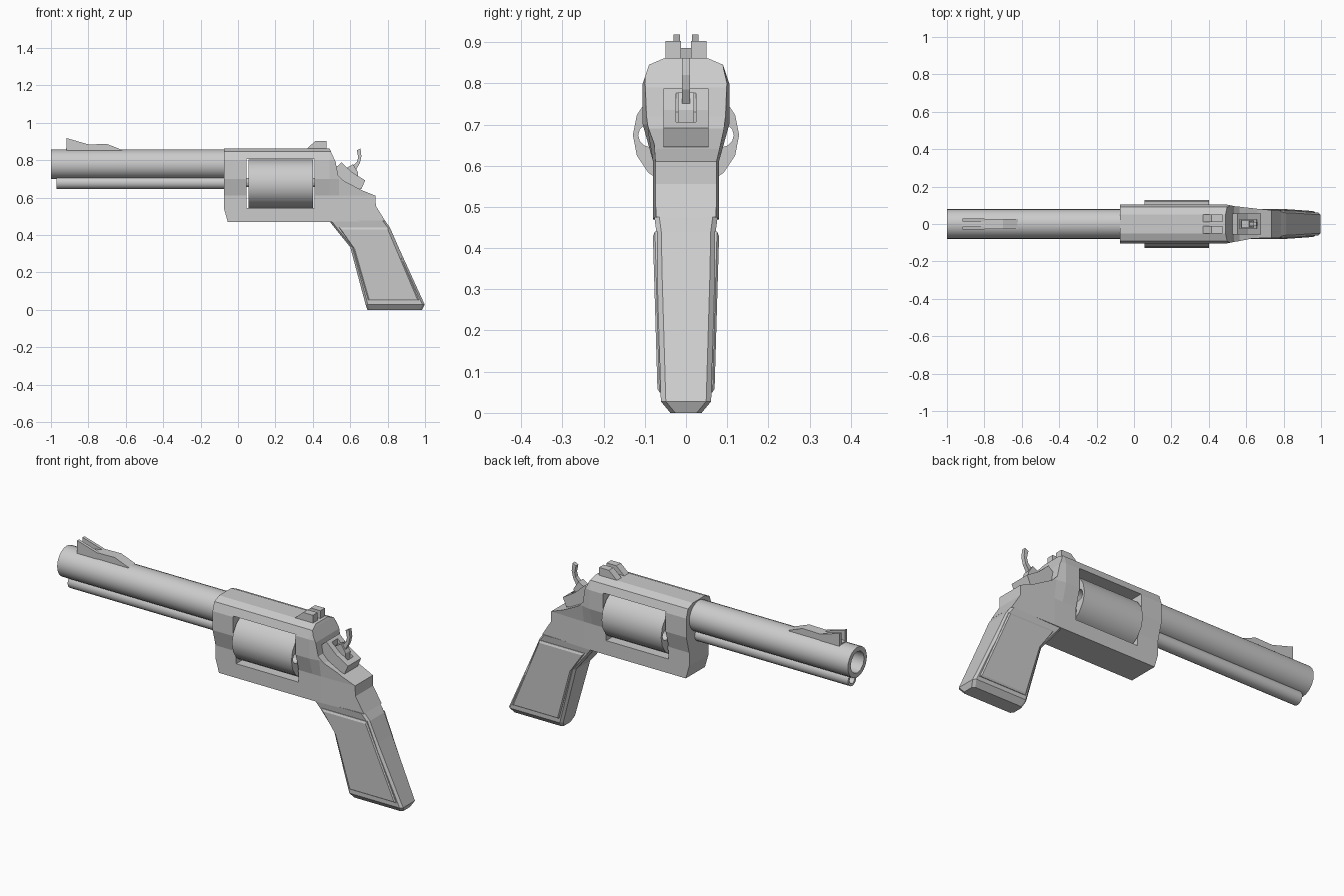
import bpy, bmesh
from math import sin, cos, pi, radians

if "Cube" in bpy.data.objects:
    bpy.data.objects.remove(bpy.data.objects["Cube"])


def loft(name, rings):
    """Closed solid skinned through equal-sized rings of points."""
    bm = bmesh.new()
    vs = [[bm.verts.new(p) for p in r] for r in rings]
    n = len(rings[0])
    for a, b in zip(vs, vs[1:]):
        for i in range(n):
            j = (i + 1) % n
            bm.faces.new((a[i], a[j], b[j], b[i]))
    bm.faces.new(vs[0][::-1])
    bm.faces.new(vs[-1])
    bmesh.ops.recalc_face_normals(bm, faces=bm.faces)
    me = bpy.data.meshes.new(name)
    bm.to_mesh(me)
    bm.free()
    ob = bpy.data.objects.new(name, me)
    bpy.context.collection.objects.link(ob)
    return ob


def plate(name, pts, y0, y1):
    """Side profile (x, z) extruded from y0 to y1."""
    return loft(name, [[(x, y, z) for x, z in pts] for y in (y0, y1)])


def rod(name, x0, x1, z, r, sides, y=0):
    """Cylinder along x."""
    ang = [2 * pi * i / sides for i in range(sides)]
    return loft(name, [[(x, y + r * cos(a), z + r * sin(a)) for a in ang] for x in (x0, x1)])


def boolean(ob, other, op='DIFFERENCE'):
    """Apply a boolean and discard the helper."""
    m = ob.modifiers.new("bool", 'BOOLEAN')
    m.operation, m.solver, m.object = op, 'EXACT', other
    other.hide_render = True
    dg = bpy.context.evaluated_depsgraph_get()
    me = bpy.data.meshes.new_from_object(ob.evaluated_get(dg))
    ob.modifiers.clear()
    ob.data = me
    bpy.data.objects.remove(other)


def smooth(ob):
    bpy.ops.object.select_all(action='DESELECT')
    ob.select_set(True)
    bpy.context.view_layer.objects.active = ob
    bpy.ops.object.shade_smooth_by_angle(angle=radians(32))


# Barrel and the rod housing beneath it, both hollow at the muzzle
barrel = rod("barrel", -1.0, -0.05, 0.778, 0.079, 24)
boolean(barrel, rod("bore_cutter", -1.1, -0.1, 0.778, 0.056, 12))
smooth(barrel)
housing = rod("rod_housing", -0.97, -0.05, 0.68, 0.035, 16)
boolean(housing, rod("housing_cutter", -1.1, -0.85, 0.68, 0.022, 12))
smooth(housing)

# Frame: cross-section narrowing to the rear, trimmed by the side profile
half = [(0.05, 0.862), (0.09, 0.845), (0.105, 0.80), (0.105, 0.70), (0.08, 0.61), (0.08, 0.40)]


def section(x, w):
    right = [(x, min(y, w), z) for y, z in half]
    return right + [(x, -y, z) for x, y, z in reversed(right)]


frame = loft("frame", [section(-0.2, 1), section(0.49, 1), section(0.54, 0.095), section(0.74, 0.074),
                       section(0.85, 0.072)])
side = [(-0.075, 0.9), (0.47, 0.9), (0.495, 0.85), (0.522, 0.79), (0.535, 0.72), (0.565, 0.69),
        (0.66, 0.64), (0.735, 0.61), (0.737, 0.555), (0.787, 0.475), (0.49, 0.47),
        (-0.055, 0.47), (-0.075, 0.54)]
boolean(frame, plate("frame_trim", side, -0.3, 0.3), 'INTERSECT')
boolean(frame, plate("window_cutter", [(0.045, 0.545), (0.41, 0.545), (0.41, 0.805), (0.045, 0.805)],
                     -0.3, 0.3))

# Drum with six through holes, turning on an axle
drum = rod("drum", 0.055, 0.402, 0.674, 0.129, 16)
for i in range(6):
    a = i * pi / 3
    boolean(drum, rod("hole_cutter", 0.0, 0.5, 0.674 + 0.087 * sin(a), 0.029, 12, 0.087 * cos(a)))
smooth(drum)
rod("drum_axle", 0.04, 0.415, 0.68, 0.025, 12)

# Grip: chamfered sections stacked downwards (z, front x, back x, half width)
rings = []
for z, xf, xb, w in [(0.476, 0.487, 0.786, 0.077), (0.44, 0.515, 0.812, 0.072),
                     (0.335, 0.60, 0.858, 0.070), (0.028, 0.682, 0.998, 0.061),
                     (0.0, 0.692, 0.985, 0.038)]:
    c = 0.012
    r = [(xf, w - c), (xf + c, w), (xb - c, w), (xb, w - c)]
    rings.append([(x, y, z) for x, y in r] + [(x, -y, z) for x, y in reversed(r)])
loft("grip", rings)

# Grip side panels with bevelled rims, leaning in towards the bottom
outline = [(0.54, 0.44), (0.803, 0.44), (0.968, 0.05), (0.697, 0.05), (0.617, 0.33)]
cx, cz = 0.76, 0.22
for s, label in ((-1, "left"), (1, "right")):
    layers = []
    for k, lift in ((1, -0.01), (1, 0.004), (0.95, 0.009)):
        layers.append([(cx + (x - cx) * k, s * (0.059 + 0.028 * z + lift), cz + (z - cz) * k)
                       for x, z in outline])
    loft("grip_panel_" + label, layers)

# Rear block with a slot for the hammer
block = plate("hammer_block", [(0.50, 0.76), (0.528, 0.765), (0.553, 0.788), (0.61, 0.735),
                               (0.68, 0.692), (0.66, 0.645), (0.56, 0.67), (0.50, 0.70)], -0.055, 0.055)
boolean(block, plate("slot_cutter", [(0.565, 0.85), (0.565, 0.73), (0.655, 0.68), (0.665, 0.85)],
                     -0.024, 0.024))

# Hammer: broad foot, slim curved spur
plate("hammer_foot", [(0.57, 0.70), (0.575, 0.755), (0.615, 0.778), (0.642, 0.735), (0.64, 0.68)],
      -0.019, 0.019)
plate("hammer_spur", [(0.59, 0.73), (0.61, 0.765), (0.636, 0.79), (0.643, 0.815), (0.635, 0.852),
                      (0.655, 0.862), (0.66, 0.82), (0.652, 0.785), (0.632, 0.75), (0.63, 0.72)],
      -0.010, 0.010)

# Rear sight halves and front sight blades
plate("front_sight_ramp", [(-0.80, 0.84), (-0.80, 0.884), (-0.70, 0.886), (-0.62, 0.855), (-0.62, 0.84)],
      -0.028, 0.028)
plate("front_sight_base", [(-0.92, 0.84), (-0.92, 0.862), (-0.80, 0.884), (-0.80, 0.84)], -0.015, 0.015)
for s, label in ((-1, "left"), (1, "right")):
    plate("rear_sight_" + label, [(0.355, 0.85), (0.415, 0.903), (0.472, 0.903), (0.472, 0.85)],
          s * 0.012, s * 0.05)
    plate("front_sight_blade_" + label, [(-0.917, 0.84), (-0.917, 0.918), (-0.80, 0.884), (-0.80, 0.84)],
          s * 0.014, s * 0.03)
